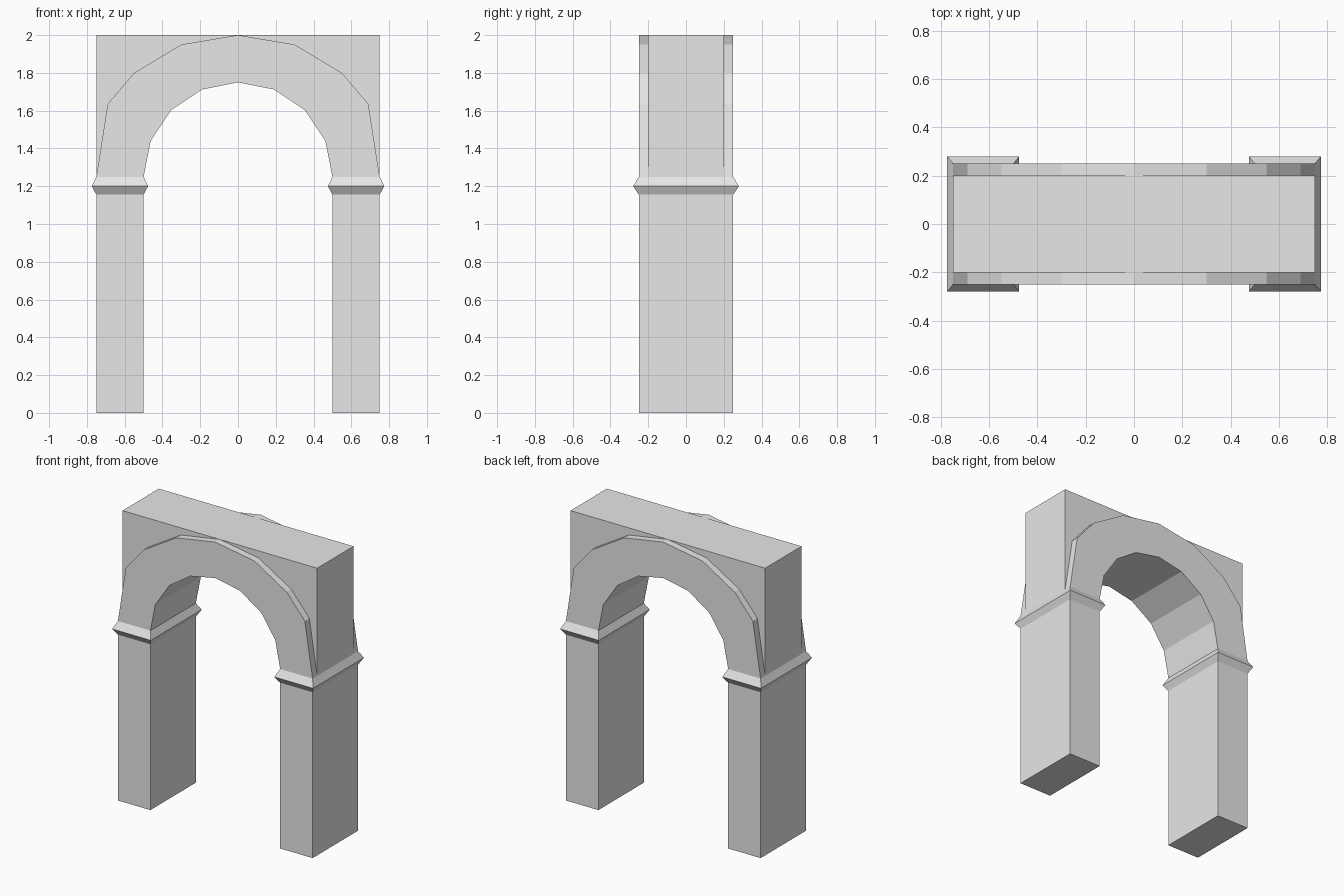
import bpy, bmesh, math

cube = bpy.data.objects.get("Cube")
if cube:
    bpy.data.objects.remove(cube, do_unlink=True)

stone = bpy.data.materials.new("grey_stone")
stone.use_nodes = True
grey = (0.8, 0.8, 0.8, 1)
stone.diffuse_color = grey
stone.node_tree.nodes["Principled BSDF"].inputs["Base Color"].default_value = grey


def loft(name, sections, cap_start=False):
    """Skin closed sections of equal length into a flat-shaded object."""
    bm = bmesh.new()
    rings = [[bm.verts.new(p) for p in s] for s in sections]
    count = len(rings[0])
    for a, b in zip(rings, rings[1:]):
        for i in range(count):
            j = (i + 1) % count
            bm.faces.new((a[i], a[j], b[j], b[i]))
    if cap_start:
        bm.faces.new(rings[0])
    bmesh.ops.remove_doubles(bm, verts=bm.verts, dist=0.0001)
    bmesh.ops.recalc_face_normals(bm, faces=bm.faces)
    mesh = bpy.data.meshes.new(name)
    bm.to_mesh(mesh)
    bm.free()
    mesh.materials.append(stone)
    obj = bpy.data.objects.new(name, mesh)
    bpy.context.collection.objects.link(obj)
    return obj


HALF_WIDTH, DEPTH, PANEL_DEPTH = 0.75, 0.25, 0.2
SPRING, TOP, RADIUS = 1.25, 2.0, 0.5

# Pillars with a pointed collar moulding below the arch
levels = [(0, 0), (1.155, 0), (1.2, 1), (SPRING, 0)]
for side, name in ((1, "left_pillar"), (-1, "right_pillar")):
    rings = []
    for z, bulge in levels:
        hx, hy = 0.125 + 0.024 * bulge, DEPTH + 0.03 * bulge
        rings.append([(side * 0.625 + sx * hx, sy * hy, z)
                      for sx, sy in ((-1, -1), (1, -1), (1, 1), (-1, 1))])
    loft(name, rings, cap_start=True)

# Arch band outline paired with the edge of the recessed spandrel
band = [(0.75, SPRING), (0.69, 1.635), (0.55, 1.8), (0.3, 1.95), (0, TOP)]
edge = [(0.75, SPRING), (0.75, 1.635), (0.75, TOP), (0.3, TOP), (0, TOP)]
band += [(-x, z) for x, z in band[-2::-1]]
edge += [(-x, z) for x, z in edge[-2::-1]]

# Arch with raised band and spandrels, swept from one pillar to the other
stations = []
for i, ((bx, bz), (ex, ez)) in enumerate(zip(band, edge)):
    angle = math.pi * i / 8
    ix, iz = RADIUS * math.cos(angle), SPRING + RADIUS * math.sin(angle)
    front = [(ix, -DEPTH, iz), (bx, -DEPTH, bz), (bx, -PANEL_DEPTH, bz), (ex, -PANEL_DEPTH, ez)]
    back = [(x, -y, z) for x, y, z in reversed(front)]
    stations.append(front + back)
loft("arch", stations)
